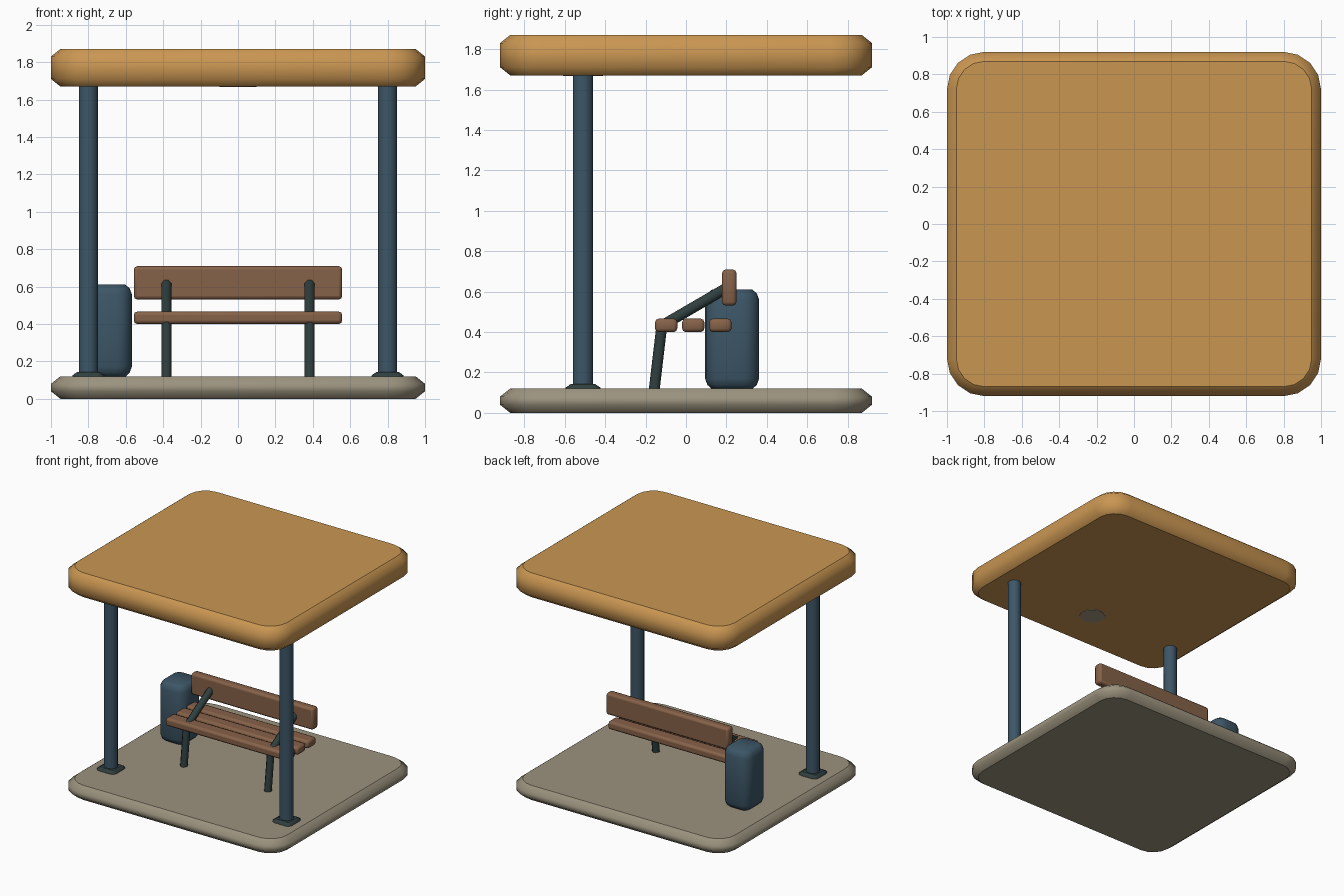
import bpy, bmesh
from math import pi, cos, sin
from mathutils import Vector, Matrix

cube = bpy.data.objects.get("Cube")
if cube:
    bpy.data.objects.remove(cube, do_unlink=True)


def material(name, rgb):
    mat = bpy.data.materials.new(name)
    mat.use_nodes = True
    mat.diffuse_color = (*rgb, 1)
    mat.node_tree.nodes["Principled BSDF"].inputs["Base Color"].default_value = (*rgb, 1)
    return mat


ochre = material("ochre_roof", (0.59, 0.305, 0.084))
stone = material("stone_base", (0.33, 0.29, 0.21))
blue = material("slate_blue", (0.046, 0.093, 0.135))
iron = material("dark_iron", (0.03, 0.05, 0.05))
wood = material("brown_wood", (0.24, 0.122, 0.066))
glass = material("lamp_glass", (0.38, 0.32, 0.22))


def finish(name, bm, mat):
    bmesh.ops.recalc_face_normals(bm, faces=bm.faces)
    mesh = bpy.data.meshes.new(name)
    bm.to_mesh(mesh)
    bm.free()
    mesh.materials.append(mat)
    obj = bpy.data.objects.new(name, mesh)
    bpy.context.collection.objects.link(obj)
    return obj


def rounded_slab(name, mat, center, half, radius, levels, flat_caps=True, steps=4):
    """Loft rounded rectangles; levels are (z, inset) pairs."""
    bm = bmesh.new()
    rings = []
    for z, inset in levels:
        r = radius - inset
        ring = []
        for q, (sx, sy) in enumerate([(1, 1), (-1, 1), (-1, -1), (1, -1)]):
            for i in range(steps + 1):
                a = (q + i / steps) * pi / 2
                ring.append(bm.verts.new((
                    center[0] + sx * (half[0] - radius) + r * cos(a),
                    center[1] + sy * (half[1] - radius) + r * sin(a), z)))
        rings.append(ring)
    for low, high in zip(rings, rings[1:]):
        n = len(low)
        for i in range(n):
            j = (i + 1) % n
            bm.faces.new((low[i], low[j], high[j], high[i])).smooth = True
    for ring in (rings[0], rings[-1]):
        bm.faces.new(ring).smooth = not flat_caps
    return finish(name, bm, mat)


def rod(name, mat, start, end, radius, sides):
    start, end = Vector(start), Vector(end)
    axis = end - start
    bm = bmesh.new()
    turn = axis.to_track_quat("Z", "Y").to_matrix().to_4x4()
    bmesh.ops.create_cone(
        bm, cap_ends=True, segments=sides, radius1=radius, radius2=radius, depth=axis.length,
        matrix=Matrix.Translation((start + end) / 2) @ turn @ Matrix.Rotation(pi / sides, 4, "Z"))
    for f in bm.faces:
        f.smooth = len(f.verts) == 4
    return finish(name, bm, mat)


def plank(name, y, z, depth, height):
    bm = bmesh.new()
    bmesh.ops.create_cube(bm, size=1, matrix=Matrix.Translation((0, y, z))
                          @ Matrix.Diagonal((1.114, depth, height, 1)))
    bmesh.ops.bevel(bm, geom=bm.edges[:], offset=0.018, segments=2, profile=0.5, affect="EDGES")
    for f in bm.faces:
        f.smooth = f.calc_area() < 0.03
    return finish(name, bm, wood)


# Ground slab and roof
rounded_slab("ground_slab", stone, (0, 0), (1, 0.92), 0.2,
             [(0, 0.05), (0.04, 0), (0.08, 0), (0.12, 0.05)])
rounded_slab("roof", ochre, (0, 0), (1, 0.92), 0.2,
             [(1.67, 0.05), (1.71, 0), (1.83, 0), (1.87, 0.05)])

# Posts with foot plates, and bench supports
for side, s in (("left", 1), ("right", -1)):
    rod(side + "_post", blue, (s * 0.8, -0.51, 0.1), (s * 0.8, -0.51, 1.68), 0.052, 12)
    rounded_slab(side + "_foot_plate", iron, (s * 0.8, -0.51), (0.086, 0.086), 0.04,
                 [(0.11, 0), (0.125, 0), (0.142, 0.025)])
    x = s * 0.383
    rod(side + "_bench_leg", iron, (x, -0.159, 0.1), (x, -0.12, 0.43), 0.029, 8)
    rod(side + "_bench_arm", iron, (x, -0.13, 0.425), (x, 0.2, 0.617), 0.029, 8)

# Bench planks
for i, label in enumerate(("front", "middle", "rear")):
    plank(label + "_seat_slat", -0.098 + i * 0.134, 0.433, 0.11, 0.066)
plank("backrest", 0.214, 0.62, 0.072, 0.178)

# Litter bin
rounded_slab("litter_bin", blue, (-0.69, 0.228), (0.122, 0.134), 0.08,
             [(0.118, 0.035), (0.138, 0.012), (0.17, 0), (0.56, 0), (0.592, 0.012), (0.61, 0.035)],
             flat_caps=False)

# Ceiling lamp
rod("ceiling_lamp", glass, (0, -0.51, 1.666), (0, -0.51, 1.69), 0.1, 16)
